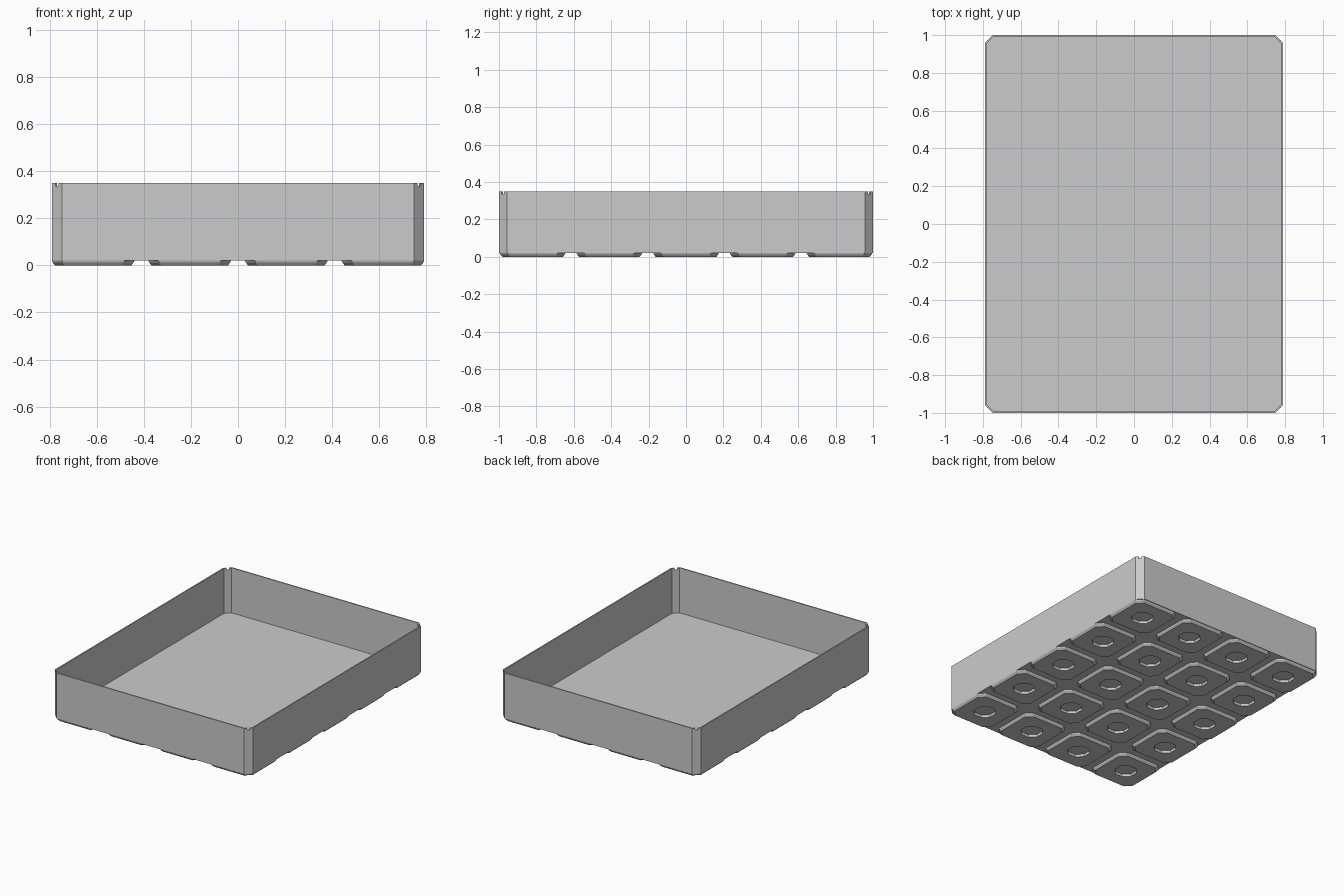
import bpy, bmesh

old = bpy.data.objects.get("Cube")
if old:
    bpy.data.objects.remove(old, do_unlink=True)

grey = bpy.data.materials.new("plain_grey")
grey.use_nodes = True
colour = (0.6, 0.6, 0.6, 1)
grey.diffuse_color = colour
grey.node_tree.nodes["Principled BSDF"].inputs["Base Color"].default_value = colour

PITCH = 0.41          # spacing of the feet
HX, HY = 0.79, 1.0    # half size of the tray
TOP, BASE, FLOOR = 0.35, 0.02, 0.025
WALL = 0.009
CORNER = 0.042


def ring(hx, hy, cut, z):
    """Rectangle with cut corners, as eight points."""
    a, b = hx - cut, hy - cut
    return [(x, y, z) for x, y in ((hx, -b), (hx, b), (a, hy), (-a, hy),
                                   (-hx, b), (-hx, -b), (-a, -hy), (a, -hy))]


def loft(name, rings, location=(0, 0, 0)):
    """Skin a stack of rings and cap both ends."""
    bm = bmesh.new()
    loops = [[bm.verts.new(p) for p in r] for r in rings]
    for low, high in zip(loops, loops[1:]):
        for i in range(len(low)):
            j = (i + 1) % len(low)
            bm.faces.new((low[i], low[j], high[j], high[i]))
    bm.faces.new(loops[0])
    bm.faces.new(loops[-1])
    bmesh.ops.recalc_face_normals(bm, faces=bm.faces)
    mesh = bpy.data.meshes.new(name)
    bm.to_mesh(mesh)
    bm.free()
    mesh.materials.append(grey)
    obj = bpy.data.objects.new(name, mesh)
    obj.location = location
    bpy.context.collection.objects.link(obj)
    return obj


# Open tray: outer wall, rim, inner wall, floor
inner = CORNER - WALL * 0.6
tray = loft("tray", [
    ring(HX, HY, CORNER, BASE),
    ring(HX, HY, CORNER, TOP),
    ring(HX - WALL, HY - WALL, inner, TOP),
    ring(HX - WALL, HY - WALL, inner, FLOOR),
])

# Small notch in the rim at each cut corner
for sx in (-1, 1):
    for sy in (-1, 1):
        spot = (sx * (HX - CORNER / 2), sy * (HY - CORNER / 2), TOP)
        cutter = loft("notch_cutter", [ring(0.009, 0.03, 0.001, -0.014),
                                       ring(0.009, 0.03, 0.001, 0.014)], spot)
        cutter.rotation_euler.z = -sx * sy * 0.785
        cutter.hide_render = True
        cutter.hide_set(True)
        mod = tray.modifiers.new("corner_notch", 'BOOLEAN')
        mod.operation = 'DIFFERENCE'
        mod.solver = 'EXACT'
        mod.object = cutter

# Grid of bevelled feet, each with an eight-sided recess underneath
for col in range(4):
    for row in range(5):
        loft("foot", [
            ring(0.175, 0.175, CORNER, BASE),
            ring(0.172, 0.172, CORNER, 0.012),
            ring(0.162, 0.162, CORNER, 0.0),
            ring(0.07, 0.07, 0.041, 0.0),
            ring(0.07, 0.07, 0.041, 0.019),
        ], ((col - 1.5) * PITCH, (row - 2) * PITCH, 0))
